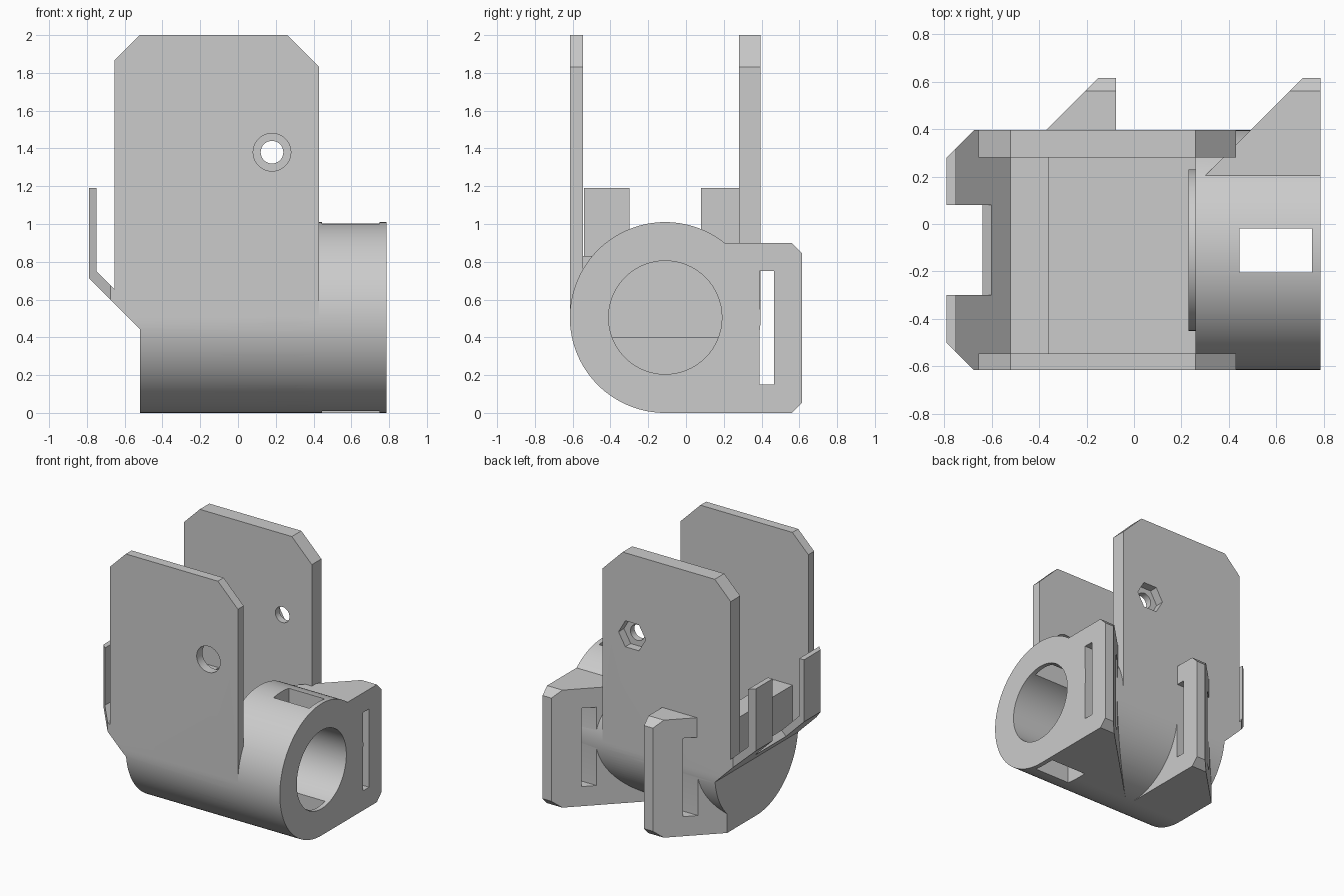
import bpy, bmesh, math

old = bpy.data.objects.get("Cube")
if old:
    bpy.data.objects.remove(old, do_unlink=True)

grey = bpy.data.materials.new("plain_grey")
grey.use_nodes = True
colour = (0.6, 0.6, 0.6, 1)
grey.diffuse_color = colour
grey.node_tree.nodes["Principled BSDF"].inputs["Base Color"].default_value = colour


def prism(name, pts, axis, a, b):
    """Extrude a 2D outline along an axis: x takes (y,z), y takes (x,z), z takes (x,y)."""
    def place(p, t):
        return {"x": (t, p[0], p[1]), "y": (p[0], t, p[1]), "z": (p[0], p[1], t)}[axis]
    bm = bmesh.new()
    ends = [[bm.verts.new(place(p, t)) for p in pts] for t in (a, b)]
    for loop in ends:
        bm.faces.new(loop)
    for i in range(len(pts)):
        j = (i + 1) % len(pts)
        bm.faces.new((ends[0][i], ends[0][j], ends[1][j], ends[1][i]))
    bmesh.ops.recalc_face_normals(bm, faces=bm.faces)
    mesh = bpy.data.meshes.new(name)
    bm.to_mesh(mesh)
    bm.free()
    mesh.materials.append(grey)
    ob = bpy.data.objects.new(name, mesh)
    bpy.context.collection.objects.link(ob)
    return ob


def rect(u0, u1, v0, v1):
    return [(u0, v0), (u1, v0), (u1, v1), (u0, v1)]


def arc(cu, cv, r, n, start=0, sweep=360):
    count = n if sweep == 360 else n + 1
    angles = [math.radians(start + sweep * i / n) for i in range(count)]
    return [(cu + r * math.cos(t), cv + r * math.sin(t)) for t in angles]


def combine(target, tool, operation):
    mod = target.modifiers.new("join", "BOOLEAN")
    mod.operation, mod.solver, mod.object = operation, "EXACT", tool
    bpy.context.view_layer.objects.active = target
    bpy.ops.object.modifier_apply(modifier=mod.name)
    bpy.data.objects.remove(tool, do_unlink=True)


def cut(target, *args):
    combine(target, prism("cutter", *args), "DIFFERENCE")


def trim(target, *args):
    combine(target, prism("trimmer", *args), "INTERSECT")


CY, CZ, R = -0.11, 0.505, 0.505          # barrel axis and radius
FRONT, BACK = CY - R, CY + R
IN_FRONT, IN_BACK = -0.545, 0.28         # inner faces of the side plates


def cut_cavity(target, right):
    outline = [(right, 0.4), (-0.36, 0.4), (-0.36, 0.83), (-0.52, 0.83), (-0.52, 0.52),
               (-0.66, 0.66), (-0.66, 2.1), (right, 2.1)]
    cut(target, outline, "y", IN_FRONT, IN_BACK)


# Cradle with round underside, two upright plates and a sloped lip
bracket = prism("bracket", arc(CY, CZ, R, 64, 180, 180) + [(BACK, 2.0), (FRONT, 2.0)], "x", -0.9, 0.9)
side = [(-0.52, -0.1), (0.43, -0.1), (0.43, 1.83), (0.26, 2.0), (0.26, 2.1), (-0.52, 2.1),
        (-0.52, 2.0), (-0.655, 1.865), (-0.655, 0.655), (-0.75, 0.75), (-0.75, 1.19),
        (-0.79, 1.19), (-0.79, 0.715), (-0.52, 0.445)]
trim(bracket, side, "y", -1, 1)
trim(bracket, [(-0.79, -0.5), (-0.665, -0.625), (0.6, -0.625), (0.6, 0.405),
               (-0.665, 0.405), (-0.79, 0.28)], "z", -1, 3)
cut_cavity(bracket, 0.5)

# Notch through the lip and slope
cut(bracket, [(-0.7, 0.5), (-0.56, 0.64), (-0.6, 1.3), (-0.9, 1.3), (-0.9, 0.5)], "y", -0.3, 0.08)

# Barrel
combine(bracket, prism("barrel", arc(CY, CZ, R, 128), "x", 0.26, 0.785), "UNION")

# Slotted ears at the back
ear_plans = [
    [(-0.52, CY), (-0.52, 0.245), (-0.145, 0.62), (-0.075, 0.62), (-0.075, CY)],
    [(0.785, CY), (0.785, 0.62), (0.715, 0.62), (-0.015, CY)],
]
ear_side = [(-0.2, 0), (0.56, 0), (0.615, 0.055), (0.615, 0.845), (0.56, 0.9), (-0.2, 0.9)]
for plan in ear_plans:
    ear = prism("ear", plan, "z", -0.1, 1)
    trim(ear, ear_side, "x", -1, 1)
    cut(ear, rect(0.39, 0.465, 0.15, 0.75), "x", -1, 1)
    cut_cavity(ear, 0.26)
    combine(bracket, ear, "UNION")

# Bore and strap window in the barrel
cut(bracket, arc(CY, CZ, 0.3, 64), "x", 0.26, 0.9)
cut(bracket, rect(0.445, 0.75, -0.205, -0.02), "z", -0.5, 1.5)

# Bolt hole: wide in front, narrow behind, with a hexagonal nut pocket
cut(bracket, arc(0.18, 1.38, 0.1, 32), "y", -0.8, -0.3)
cut(bracket, arc(0.18, 1.38, 0.06, 32), "y", 0, 0.6)
cut(bracket, arc(0.18, 1.38, 0.115, 6), "y", 0.33, 0.6)

# Low collar around the inner end of the bore
collar = prism("bore_collar", arc(CY, CZ, 0.34, 64), "x", 0.23, 0.262)
cut(collar, arc(CY, CZ, 0.3, 64), "x", 0.1, 0.5)
cut(collar, rect(-1, 1, -1, 0.4), "x", 0, 1)

for ob in (bracket, collar):
    bpy.ops.object.select_all(action="DESELECT")
    ob.select_set(True)
    bpy.context.view_layer.objects.active = ob
    bpy.ops.object.shade_smooth_by_angle(angle=math.radians(25))
